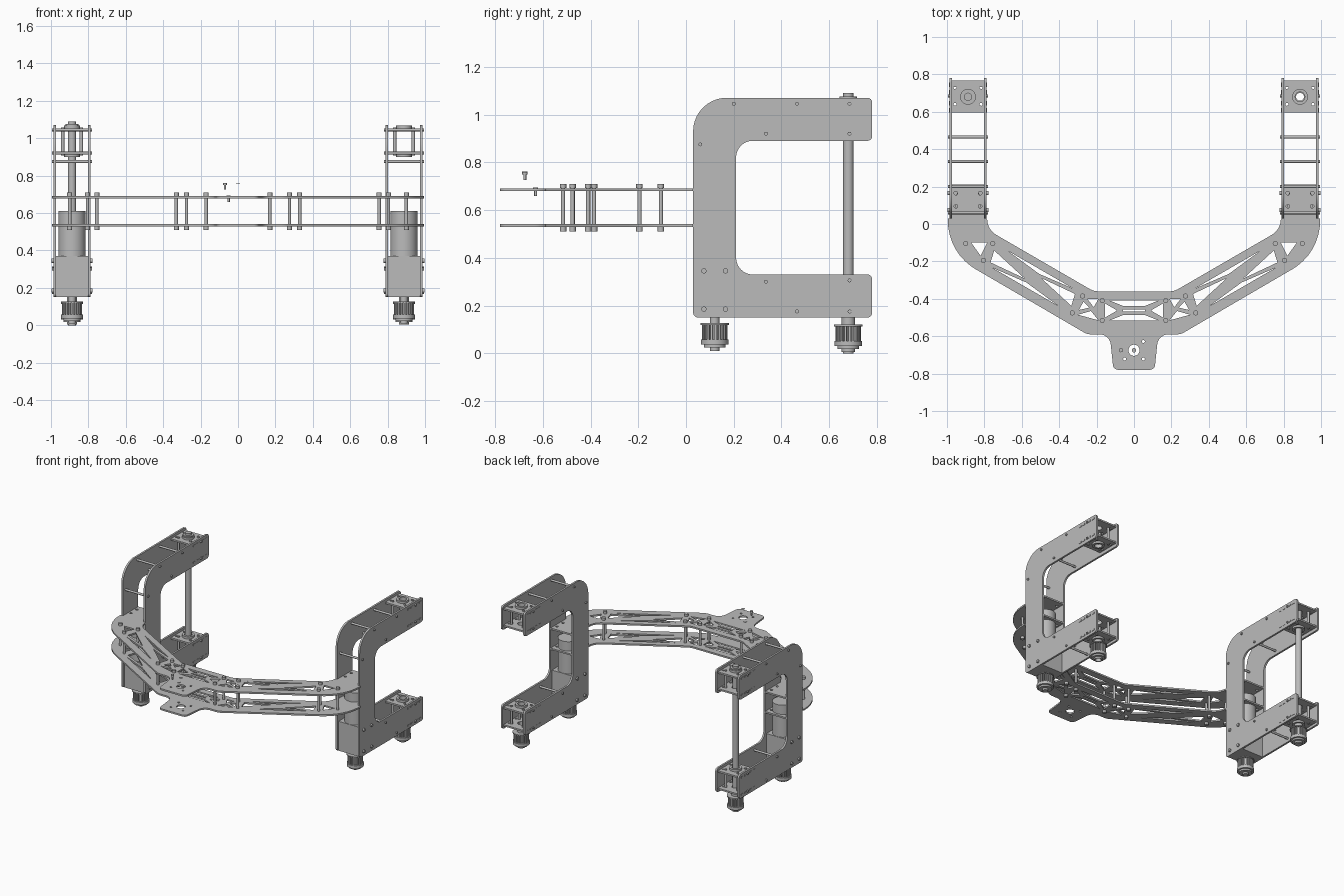
import bpy, bmesh
from math import sin, cos, pi, tan, radians
from mathutils import Vector, Matrix

cube = bpy.data.objects.get("Cube")
if cube:
    bpy.data.objects.remove(cube, do_unlink=True)

grey = bpy.data.materials.new("machined_grey")
grey.use_nodes = True
grey.diffuse_color = (0.5, 0.5, 0.5, 1)
grey.node_tree.nodes["Principled BSDF"].inputs["Base Color"].default_value = (0.5, 0.5, 0.5, 1)

FLAT = Matrix.Identity(4)
# maps profile (u, v) to (y, z) with thickness along x
SIDE = Matrix(((0, 0, 1, 0), (1, 0, 0, 0), (0, 1, 0, 0), (0, 0, 0, 1)))


def add(name, mesh):
    mesh.materials.clear()
    mesh.materials.append(grey)
    for p in mesh.polygons:
        p.use_smooth = True
    mesh.set_sharp_from_angle(angle=radians(30))
    ob = bpy.data.objects.new(name, mesh)
    bpy.context.collection.objects.link(ob)
    return ob


def rounded(points, steps=8):
    """Polygon with filleted corners; each point is (x, y) or (x, y, radius)."""
    out = []
    for i, pt in enumerate(points):
        p = Vector(pt[:2])
        r = pt[2] if len(pt) > 2 else 0
        if not r:
            out.append(p)
            continue
        a = (Vector(points[i - 1][:2]) - p).normalized()
        b = (Vector(points[(i + 1) % len(points)][:2]) - p).normalized()
        half = a.angle(b) / 2
        c = p + (a + b).normalized() * (r / sin(half))
        t = r / tan(half)
        start, end = p + a * t - c, p + b * t - c
        out += [c + start.lerp(end, k / steps).normalized() * r for k in range(steps + 1)]
    return out


def circle(x, y, r, n=24):
    return [(x + r * cos(2 * pi * k / n), y + r * sin(2 * pi * k / n)) for k in range(n)]


def plate(name, loops, thick, matrix):
    """Flat sheet: the first loop is the outline, the others are holes."""
    cu = bpy.data.curves.new(name, 'CURVE')
    cu.dimensions = '2D'
    cu.fill_mode = 'BOTH'
    cu.extrude = thick / 2
    for loop in loops:
        sp = cu.splines.new('POLY')
        sp.points.add(len(loop) - 1)
        for q, co in zip(sp.points, loop):
            q.co = (co[0], co[1], 0, 1)
        sp.use_cyclic_u = True
    tmp = bpy.data.objects.new(name, cu)
    bpy.context.collection.objects.link(tmp)
    dg = bpy.context.evaluated_depsgraph_get()
    mesh = bpy.data.meshes.new_from_object(tmp.evaluated_get(dg))
    bpy.data.objects.remove(tmp, do_unlink=True)
    mesh.transform(matrix)
    return add(name, mesh)


def at(x, y, z):
    return Matrix.Translation((x, y, z))


def rod(name, a, b, r, head=0, n=16):
    """Cylinder from a to b, optionally with a wider bolt head at each end."""
    a, b = Vector(a), Vector(b)
    d = (b - a).normalized()
    rot = d.to_track_quat('Z', 'Y').to_matrix().to_4x4()
    bm = bmesh.new()
    parts = [(a, b, r)]
    if head:
        parts += [(a, a + d * head, r * 1.5), (b - d * head, b, r * 1.5)]
    for p, q, rr in parts:
        bmesh.ops.create_cone(bm, cap_ends=True, segments=n, radius1=rr, radius2=rr,
                              depth=(q - p).length, matrix=Matrix.Translation((p + q) / 2) @ rot)
    mesh = bpy.data.meshes.new(name)
    bm.to_mesh(mesh)
    bm.free()
    return add(name, mesh)


def box(name, lo, hi):
    lo, hi = Vector(lo), Vector(hi)
    bm = bmesh.new()
    bmesh.ops.create_cube(bm, size=1, matrix=Matrix.Translation((lo + hi) / 2) @ Matrix.Diagonal((*(hi - lo), 1)))
    mesh = bpy.data.meshes.new(name)
    bm.to_mesh(mesh)
    bm.free()
    return add(name, mesh)


def ring(name, x, y, z0, z1, outer, inner):
    return plate(name, [circle(x, y, outer, 32), circle(x, y, inner)], z1 - z0, at(0, 0, (z0 + z1) / 2))


# Lattice decks joining the two arms
half = [(.11, -.78, .03), (.13, -.59, .06), (.25, -.59, .08), (.995, -.155, .3), (.995, .03), (.985, .03),
        (.985, .21), (.79, .21), (.79, .03), (.785, .02), (.785, -.03, .1), (.215, -.36, .1)]
outline = rounded(half + [(-p[0], *p[1:]) for p in reversed(half)])

along, across, origin = Vector((-.866, -.5)), Vector((.5, -.866)), Vector((.755, -.045))
truss = [[(.055, .08), (.27, .128), (.07, .145)], [(.09, .165), (.29, .142), (.5, .165)]]
truss += [[(.615 - u, .21 - v) for u, v in t] for t in truss]
side_cuts = [[origin + along * u + across * v for u, v in t] for t in truss]
side_cuts += [[(.785, -.1), (.87, -.1), (.82, -.17)],
              [(.19, -.4), (.25, -.4), (.215, -.445)],
              [(.19, -.515), (.3, -.485), (.23, -.465)],
              [(.27, -.415), (.295, -.46), (.24, -.447)],
              [(.155, -.425), (.155, -.5), (.09, -.4625)]]
cuts = [[(s * p[0], p[1]) for p in c] for c in side_cuts for s in (-1, 1)]
for s in (-1, 1):
    y = -.4625
    cuts.append([(-.13, y + s * .053), (.13, y + s * .053), (.06, y + s * .025), (-.06, y + s * .025)])
    cuts += [circle(s * (.8875 + dx), dy, .01, 12) for dx in (-.065, .065) for dy in (.095, .165)]
cuts.append([(-.06, -.468), (.06, -.468), (.06, -.457), (-.06, -.457)])
cuts.append(circle(0, -.675, .03))
cuts += [circle(s * .05, -.675 + t * .047, .008, 12) for s in (-1, 1) for t in (-1, 1)]
for name, z in (("lower_deck", .535), ("upper_deck", .685)):
    plate(name, [outline] + cuts, .012, at(0, 0, z))

# Bolted spacers between the decks
for s in (-1, 1):
    for x, y in ((.17, -.41), (.17, -.515), (.275, -.385), (.33, -.475), (.755, -.105), (.805, -.195), (.9, -.105)):
        rod("deck_spacer", (s * x, y, .51), (s * x, y, .71), .009, .018)

# Loose screws and washer above the nose
for x, y, z in ((-.07, -.675, .725), (-.05, -.63, .658)):
    rod("loose_screw", (x, y, z), (x, y, z + .035), .006)
    rod("loose_screw_head", (x, y, z + .024), (x, y, z + .036), .011)
rod("loose_washer", (0, -.675, .755), (0, -.675, .758), .012)

# Outline of the C-shaped arm sides
c_outline = rounded([(.03, .15, .02), (.78, .15, .02), (.78, .33, .02), (.21, .33, .07), (.21, .89, .07),
                     (.78, .89, .02), (.78, 1.07, .02), (.03, 1.07, .14)], 12)


def pulley(x, y, z, bore):
    """Toothed belt pulley with flanges, standing on z."""
    teeth = 20
    gear = []
    for k in range(teeth):
        for f, r in ((0, .053), (.5, .053), (.55, .043), (.95, .043)):
            a = 2 * pi * (k + f) / teeth
            gear.append((x + r * cos(a), y + r * sin(a)))
    plate("pulley_teeth", [gear, circle(x, y, bore)], .07, at(0, 0, z + .082))
    ring("pulley_top_flange", x, y, z + .113, z + .12, .06, bore)
    ring("pulley_lower_flange", x, y, z + .03, z + .052, .058, bore)
    ring("pulley_hub", x, y, z + .018, z + .03, .045, bore)


for s in (-1, 1):
    cx = s * .8875
    for dx in (-.0925, .0925):
        plate("arm_side", [c_outline], .014, at(cx + dx, 0, 0) @ SIDE)

    # Cross rods through both arm sides
    for y, z in ((.2, 1.045), (.465, 1.045), (.335, .92), (.06, .875), (.335, .3), (.465, .175)):
        rod("arm_cross_rod", (cx - .108, y, z), (cx + .108, y, z), .008)

    # End plates with bearing holes, slot tabs and posts
    for z in (1.045, .92, .305, .175):
        sheet = rounded([(cx - .086, .61), (cx + .086, .61), (cx + .086, .768), (cx - .086, .768)])
        corners = [circle(cx + dx, .685 + dy, .008, 12) for dx in (-.07, .07) for dy in (-.045, .045)]
        plate("end_plate", [sheet, circle(cx, .68, .026)] + corners, .012, at(0, 0, z))
        for y in (.608, .645, .705, .745):
            box("end_plate_tabs", (cx - .102, y - .012, z - .006), (cx + .102, y + .012, z + .006))if y < .64 or y > .73 else [
                box("end_plate_tab", (cx + t * .0935 - .0085, y - .012, z - .006),
                    (cx + t * .0935 + .0085, y + .012, z + .006)) for t in (-1, 1)]
        for t in (-1, 1):
            rod("end_plate_bolt", (cx + t * .085, .685, z), (cx + t * .108, .685, z), .008)
    for z0, z1 in ((.175, .305), (.92, 1.045)):
        for dx in (-.05, .05):
            for dy in (-.045, .045):
                rod("end_post", (cx + dx, .68 + dy, z0 - .012), (cx + dx, .68 + dy, z1 + .012), .009)
    for z in (1.051, .9, .311, .155):
        ring("shaft_bearing", cx, .68, z, z + .016, .042, .026)

    # Gearbox, motor and mounting bolts
    box("gearbox", (cx - .0855, .045, .15), (cx + .0855, .195, .37))
    rod("motor", (cx, .12, .37), (cx, .12, .61), .073, n=40)
    for y in (.075, .165):
        for z in (.185, .345):
            for t in (-1, 1):
                rod("gearbox_bolt", (cx + t * .09, y, z), (cx + t * .11, y, z), .011)
    rod("motor_shaft", (cx, .12, .01), (cx, .12, .16), .02, n=24)
    pulley(cx, .12, .006, .019)
    pulley(cx, .68, 0, .024)
    ring("pulley_sleeve", cx, .68, .005, .175, .028, .021)

# Long drive shaft in the right arm only
rod("drive_shaft", (-.8875, .68, 0), (-.8875, .68, 1.09), .022, n=24)
ring("shaft_collar", -.8875, .68, 1.055, 1.075, .036, .021)
